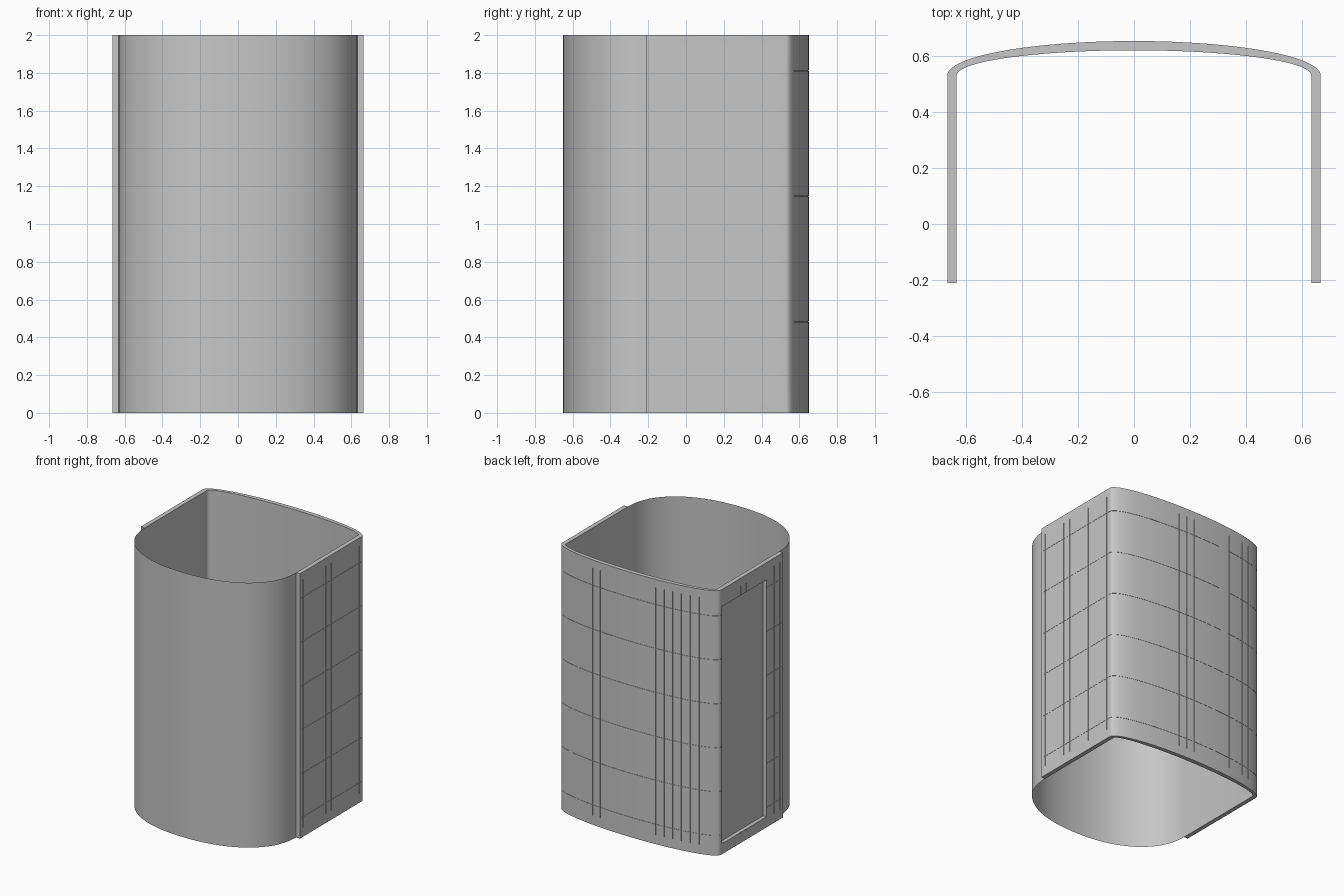
import bpy
import bmesh
import math
from mathutils import Matrix, Vector

cube = bpy.data.objects.get("Cube")
if cube:
    bpy.data.objects.remove(cube, do_unlink=True)

HEIGHT = 2.0
HALF_W = 0.665       # outer half width
WALL = 0.033
SIDE_FRONT = -0.21   # front end of the side walls
CORNER_Y = 0.53      # where the curved back begins
BACK_RISE = 0.122    # bulge of the back

grey = bpy.data.materials.new("plain grey")
grey.use_nodes = True
colour = (0.57, 0.57, 0.57, 1)
grey.diffuse_color = colour
grey.node_tree.nodes["Principled BSDF"].inputs["Base Color"].default_value = colour


def make_object(name, bm):
    mesh = bpy.data.meshes.new(name)
    bm.to_mesh(mesh)
    bm.free()
    mesh.materials.append(grey)
    obj = bpy.data.objects.new(name, mesh)
    bpy.context.collection.objects.link(obj)
    return obj


def activate(obj):
    bpy.ops.object.select_all(action="DESELECT")
    obj.select_set(True)
    bpy.context.view_layer.objects.active = obj


def u_path(inset, front, steps=64):
    """Side wall, elliptical back, side wall."""
    a, b = HALF_W - inset, BACK_RISE - inset
    arc = [(a * math.cos(math.pi * i / steps), CORNER_Y + b * math.sin(math.pi * i / steps))
           for i in range(steps + 1)]
    return [(a, front)] + arc + [(-a, front)]


def add_wall(bm, outer, inner, z0, z1):
    """Closed band between two paths."""
    rows = [[bm.verts.new((x, y, z)) for x, y in path]
            for path, z in ((outer, z0), (outer, z1), (inner, z1), (inner, z0))]
    for k in range(4):
        lo, hi = rows[k], rows[(k + 1) % 4]
        for i in range(len(outer) - 1):
            bm.faces.new((lo[i], lo[i + 1], hi[i + 1], hi[i]))
    for end in (0, -1):
        bm.faces.new([r[end] for r in rows])
    bmesh.ops.recalc_face_normals(bm, faces=bm.faces[:])


def add_box(bm, centre, size, turn=0.0):
    matrix = (Matrix.Translation(centre) @ Matrix.Rotation(turn, 4, "Z")
              @ Matrix.Diagonal((*size, 1)))
    bmesh.ops.create_cube(bm, size=1, matrix=matrix)


def cut(target, bm):
    cutter = make_object("cutter", bm)
    cutter.hide_render = True
    mod = target.modifiers.new("cut", "BOOLEAN")
    mod.operation = "DIFFERENCE"
    mod.solver = "EXACT"
    mod.object = cutter
    activate(target)
    bpy.ops.object.modifier_apply(modifier=mod.name)
    bpy.data.objects.remove(cutter, do_unlink=True)


# Rear shell: two flat sides joined by a curved back
bm = bmesh.new()
add_wall(bm, u_path(0, SIDE_FRONT), u_path(WALL, SIDE_FRONT), 0, HEIGHT)
shell = make_object("rear_shell", bm)

# Fine vertical score lines on the sides and back
bm = bmesh.new()
PITCH, LINE, DEEP = 0.0667, 0.002, 0.012
MID, TALL = 1.005, 1.87
for k in range(11):
    for side in (-1, 1):
        add_box(bm, Vector((side * HALF_W, -0.17 + k * PITCH, MID)), (DEEP, LINE, TALL))
for k in range(-8, 9):
    angle = math.acos(k * PITCH / HALF_W)
    y = CORNER_Y + BACK_RISE * math.sin(angle)
    normal = math.atan2(math.sin(angle) / BACK_RISE, math.cos(angle) / HALF_W)
    add_box(bm, Vector((k * PITCH, y, MID)), (DEEP, LINE, TALL), normal)
cut(shell, bm)

# Fine horizontal score lines
bm = bmesh.new()
for k in range(6):
    z = 0.15 + k * 0.332
    add_wall(bm, u_path(-0.01, -0.19), u_path(0.005, -0.19), z, z + 0.0015)
cut(shell, bm)

# Tall recess in the right side wall
bm = bmesh.new()
add_box(bm, Vector((-HALF_W, 0.255, 0.975)), (0.056, 0.53, 1.79))
cut(shell, bm)

# Thin bowed front sheet
bm = bmesh.new()
STEPS, POWER = 64, 2 / 2.2
half, bow = HALF_W - WALL, 0.44
previous = None
for i in range(STEPS + 1):
    t = math.pi * i / STEPS
    c, s = math.cos(t), max(math.sin(t), 0)
    x = -math.copysign(abs(c) ** POWER, c) * half
    y = SIDE_FRONT - bow * s ** POWER
    pair = [bm.verts.new((x, y, z)) for z in (0, HEIGHT)]
    if previous:
        bm.faces.new((previous[0], pair[0], pair[1], previous[1]))
    previous = pair
sheet = make_object("front_sheet", bm)

for obj in (shell, sheet):
    activate(obj)
    bpy.ops.object.shade_smooth_by_angle(angle=math.radians(30))
